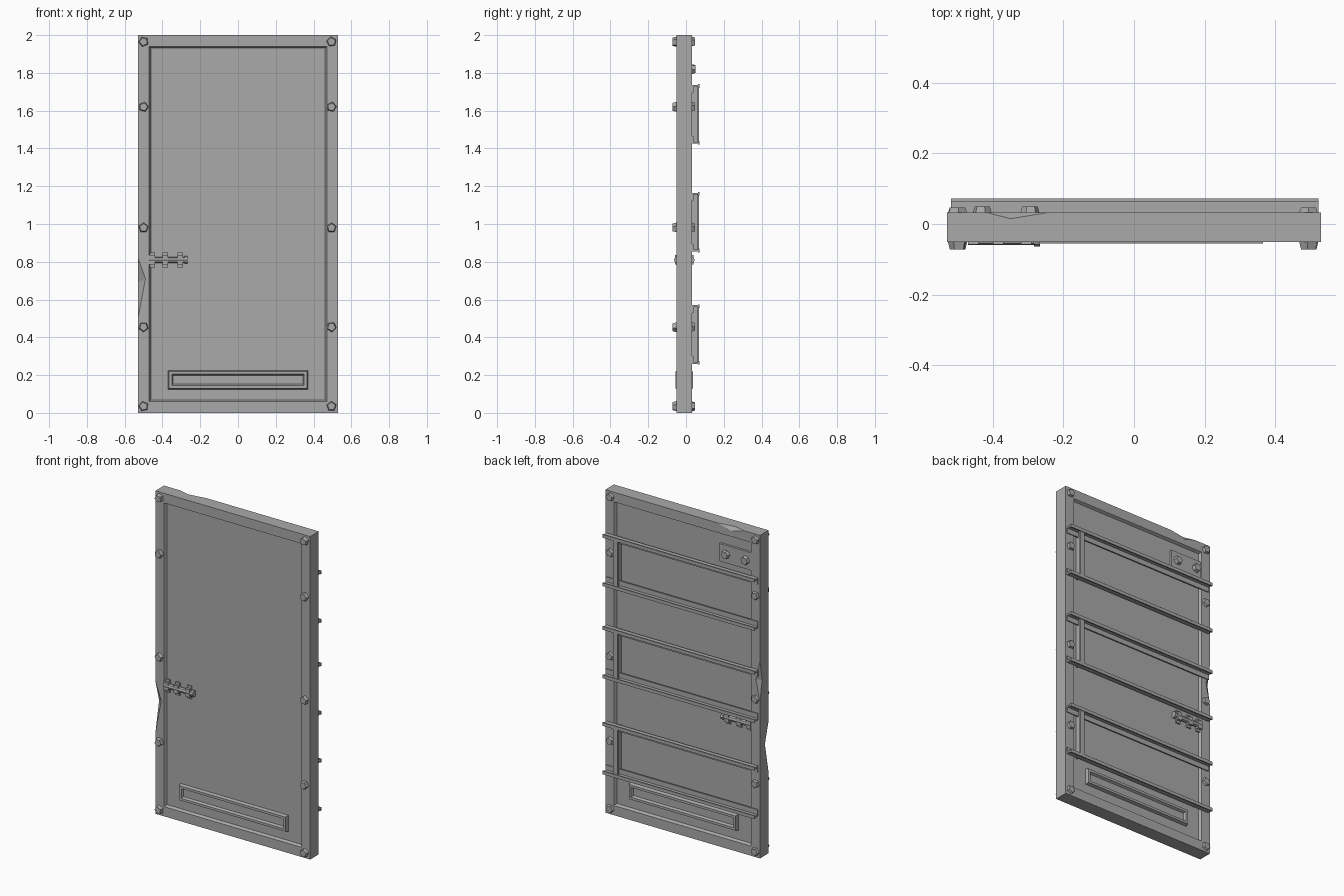
import bpy, bmesh, math, random
from mathutils import Vector, Matrix

random.seed(4)
if "Cube" in bpy.data.objects:
    bpy.data.objects.remove(bpy.data.objects["Cube"])

STEEL = bpy.data.materials.new("grey steel")
STEEL.use_nodes = True
COLOUR = (0.4, 0.4, 0.4, 1)
STEEL.diffuse_color = COLOUR
STEEL.node_tree.nodes["Principled BSDF"].inputs["Base Color"].default_value = COLOUR

MID = -0.009      # middle of the slab's thickness
SLAB = 0.042      # half thickness of the frame
PANEL = 0.0255    # half thickness of the panel
HALF_W = 0.53


def finish(name, bm):
    bmesh.ops.recalc_face_normals(bm, faces=bm.faces)
    mesh = bpy.data.meshes.new(name)
    bm.to_mesh(mesh)
    bm.free()
    mesh.materials.append(STEEL)
    obj = bpy.data.objects.new(name, mesh)
    bpy.context.collection.objects.link(obj)
    return obj


def add_box(bm, x, y, z):
    """Box from three (low, high) ranges."""
    size = [abs(b - a) for a, b in (x, y, z)]
    centre = [(a + b) / 2 for a, b in (x, y, z)]
    bmesh.ops.create_cube(bm, size=1, matrix=Matrix.Translation(centre) @ Matrix.Diagonal((*size, 1)))


def add_rod(bm, centre, axis, radius, tip_radius, length, sides, spin=0.0):
    turn = Vector(axis).to_track_quat("Z", "Y").to_matrix().to_4x4()
    bmesh.ops.create_cone(bm, cap_ends=True, segments=sides, radius1=radius, radius2=tip_radius,
                          depth=length, matrix=Matrix.Translation(centre) @ turn @ Matrix.Rotation(spin, 4, "Z"))


def add_rect_loft(bm, half_w, low, high, profile, closed):
    """Loft rectangles given as (inset, y); close into a ring or cap the last one."""
    loops = []
    for inset, y in profile:
        x, z0, z1 = half_w - inset, low + inset, high - inset
        loops.append([bm.verts.new((px, y, pz)) for px, pz in ((-x, z0), (x, z0), (x, z1), (-x, z1))])
    pairs = list(zip(loops, loops[1:]))
    if closed:
        pairs.append((loops[-1], loops[0]))
    else:
        bm.faces.new(loops[-1])
    for a, b in pairs:
        for i in range(4):
            j = (i + 1) % 4
            bm.faces.new((a[i], a[j], b[j], b[i]))


def chip(target, points, outward):
    """Knock a faceted chip out of an edge."""
    bm = bmesh.new()
    for p in points:
        bm.verts.new(p)
        bm.verts.new(Vector(p) + Vector(outward) * 0.1)
    bmesh.ops.convex_hull(bm, input=bm.verts)
    cutter = finish("chip_cutter", bm)
    cutter.hide_render = True
    mod = target.modifiers.new("chip", "BOOLEAN")
    mod.operation, mod.solver, mod.object = "DIFFERENCE", "EXACT", cutter
    graph = bpy.context.evaluated_depsgraph_get()
    mesh = bpy.data.meshes.new_from_object(target.evaluated_get(graph))
    target.modifiers.clear()
    target.data = mesh
    bpy.data.objects.remove(cutter)


# Frame with sloped inner lips, then the worn chips
front, back = MID - SLAB, MID + SLAB
bm = bmesh.new()
add_rect_loft(bm, HALF_W, 0, 2, [(0, front), (0.06, front), (0.069, MID - PANEL + 0.001),
                                 (0.069, MID + PANEL - 0.001), (0.06, back), (0, back)], True)
frame = finish("door_frame", bm)
chip(frame, [(-HALF_W, front, 0.5), (-HALF_W, front, 0.82),
             (-0.49, front, 0.71), (-HALF_W, -0.015, 0.69)], (-1, -1, 0))
chip(frame, [(-HALF_W, back, 0.97), (-HALF_W, back, 1.22),
             (-0.502, back, 1.1), (-HALF_W, 0.012, 1.1)], (-1, 1, 0))
chip(frame, [(-0.42, back, 2), (-0.24, back, 2),
             (-0.35, 0.015, 2), (-0.34, back, 1.975)], (0, 1, 1))

# Panel
bm = bmesh.new()
add_box(bm, (-0.465, 0.465), (MID - PANEL, MID + PANEL), (0.065, 1.935))
finish("door_panel", bm)

for side, label in ((-1, "front"), (1, "back")):
    def out(d):
        return MID + side * d

    # Low vent with a raised rim
    bm = bmesh.new()
    add_rect_loft(bm, 0.37, 0.125, 0.225, [(0, out(PANEL)), (0.005, out(0.046)), (0.02, out(0.046)),
                                           (0.027, out(0.032))], False)
    finish(label + "_vent", bm)

    # Frame bolts
    bm = bmesh.new()
    height = 0.021 if side < 0 else 0.014
    for x in (-0.5, 0.495):
        for z in (0.035, 0.455, 0.98, 1.62, 1.965):
            add_rod(bm, (x, out(SLAB + height / 2), z), (0, side, 0), 0.027, 0.022, height, 5,
                    random.uniform(0, math.tau))
    finish(label + "_frame_bolts", bm)

    # Sliding latch: rod, brackets and end knob
    bm = bmesh.new()
    add_rod(bm, (-0.37, out(0.035), 0.81), (1, 0, 0), 0.016, 0.016, 0.2, 8)
    add_rod(bm, (-0.275, out(0.035), 0.81), (1, 0, 0), 0.02, 0.02, 0.016, 8)
    for x in (-0.455, -0.385, -0.305):
        add_box(bm, (x - 0.015, x + 0.015), (out(PANEL), out(0.049)), (0.785, 0.835))
        add_box(bm, (x - 0.015, x + 0.015), (out(PANEL), out(0.034)), (0.77, 0.85))
    finish(label + "_latch", bm)

# Back rails in facing pairs, tied by a short post
inner = MID + PANEL
for number, (low, high) in enumerate(((0.265, 0.565), (0.86, 1.16), (1.43, 1.73)), 1):
    bm = bmesh.new()
    for z, inward in ((low, 1), (high, -1)):
        span = (-0.518, 0.523)
        add_box(bm, span, (back, 0.072), (z - 0.005, z + 0.005))
        add_box(bm, span, (back - 0.002, back + 0.006), (z, z + inward * 0.035))
        add_box(bm, span, (0.064, 0.072), (z - 0.01, z + 0.01))
    finish("rail_pair_%d" % number, bm)
    bm = bmesh.new()
    add_box(bm, (0.42, 0.452), (0.058, 0.068), (low, high))
    add_box(bm, (0.432, 0.44), (inner, 0.06), (low, high))
    finish("rail_post_%d" % number, bm)

# Back lock plate with two bolts
bm = bmesh.new()
add_box(bm, (-0.465, -0.25), (inner, inner + 0.014), (1.765, 1.875))
for x in (-0.43, -0.295):
    add_rod(bm, (x, inner + 0.023, 1.82), (0, 1, 0), 0.028, 0.022, 0.02, 6, random.uniform(0, 1))
finish("lock_plate", bm)
